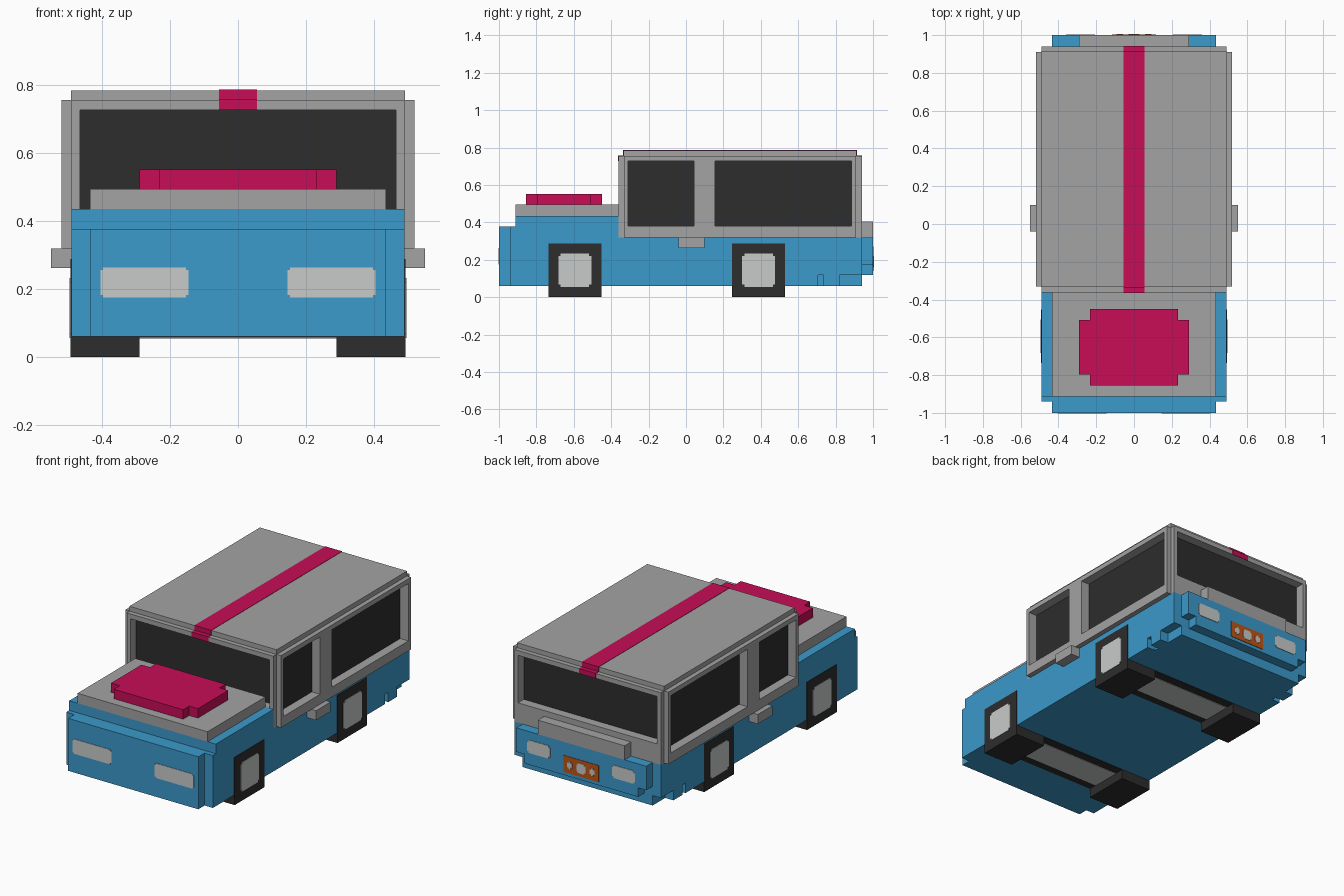
import bpy, bmesh
from mathutils import Vector

if "Cube" in bpy.data.objects:
    bpy.data.objects.remove(bpy.data.objects["Cube"])


def material(name, rgb):
    m = bpy.data.materials.new(name)
    m.diffuse_color = (*rgb, 1)
    m.use_nodes = True
    m.node_tree.nodes["Principled BSDF"].inputs["Base Color"].default_value = m.diffuse_color
    return m


BLUE = material("body blue", (0.044, 0.319, 0.597))
GREY = material("cabin grey", (0.366, 0.366, 0.366))
RED = material("crimson", (0.571, 0.004, 0.093))
DARK = material("dark rubber and glass", (0.026, 0.026, 0.026))
LIGHT = material("light grey", (0.58, 0.60, 0.59))
ORANGE = material("plate orange", (0.51, 0.09, 0.008))


def rect(a0, a1, b0, b1):
    return [(a0, b0), (a1, b0), (a1, b1), (a0, b1)]


def notched(a0, a1, b0, b1, n, m=None):
    """Rectangle with a square bite (n by m) out of each corner."""
    m = m or n
    return [(a0 + n, b0), (a1 - n, b0), (a1 - n, b0 + m), (a1, b0 + m),
            (a1, b1 - m), (a1 - n, b1 - m), (a1 - n, b1), (a0 + n, b1),
            (a0 + n, b1 - m), (a0, b1 - m), (a0, b0 + m), (a0 + n, b0 + m)]


def part(name, mat, prisms, mirror=False):
    """Each prism is (axis, outline, low, high); the outline uses the other two axes in order."""
    bm = bmesh.new()
    for axis, outline, lo, hi in prisms:
        k = "xyz".index(axis)
        for side in ((1, -1) if mirror else (1,)):
            verts = []
            for a, b in outline:
                co = [a, b]
                co.insert(k, lo)
                co[0] *= side
                verts.append(bm.verts.new(co))
            face = bm.faces.new(verts)
            new = bmesh.ops.extrude_face_region(bm, geom=[face])["geom"]
            move = Vector((0, 0, 0))
            move[k] = (hi - lo) * (side if k == 0 else 1)
            bmesh.ops.translate(bm, vec=move, verts=[v for v in new if isinstance(v, bmesh.types.BMVert)])
    bmesh.ops.recalc_face_normals(bm, faces=bm.faces)
    mesh = bpy.data.meshes.new(name)
    bm.to_mesh(mesh)
    bm.free()
    mesh.materials.append(mat)
    ob = bpy.data.objects.new(name, mesh)
    bpy.context.collection.objects.link(ob)
    return ob


# Lower body: stepped side profile, with a narrower strip and side tabs at the rear underside
part("body", BLUE, [
    ("x", [(-0.94, 0.06), (0.705, 0.06), (0.705, 0.12), (0.94, 0.12), (0.94, 0.32),
           (-0.36, 0.32), (-0.36, 0.435), (-0.912, 0.435), (-0.912, 0.377), (-0.94, 0.377)], -0.49, 0.49),
    ("z", rect(-0.435, 0.435, 0.705, 0.94), 0.06, 0.12)])
part("rear_sill_tab", BLUE, [("z", rect(0.435, 0.49, 0.735, 0.82), 0.06, 0.12)], mirror=True)
part("front_bumper", BLUE, [("z", rect(-0.435, 0.435, -1, -0.94), 0.06, 0.377)])
part("rear_bumper", BLUE, [
    ("y", [(-0.38, 0.12), (0.38, 0.12), (0.38, 0.175), (0.435, 0.175),
           (0.435, 0.32), (-0.435, 0.32), (-0.435, 0.175), (-0.38, 0.175)], 0.94, 1.0)])
part("rear_shelf", GREY, [("z", rect(-0.29, 0.29, 0.94, 1.0), 0.32, 0.405)])

# Bonnet and its scoop
part("bonnet", GREY, [("z", rect(-0.435, 0.435, -0.912, -0.36), 0.435, 0.495)])
part("bonnet_scoop", RED, [("z", notched(-0.29, 0.29, -0.855, -0.45, 0.058), 0.495, 0.552)])

# Cabin: rails, sills, roof, then pillars around a dark glass block
plan = notched(-0.52, 0.52, -0.362, 0.94, 0.03)
part("cabin_rails", GREY, [("z", plan, 0.32, 0.38), ("z", plan, 0.727, 0.756)])
part("roof", GREY, [("z", rect(-0.492, 0.492, -0.334, 0.912), 0.756, 0.785)])
part("window_sills", GREY, [("z", rect(-0.465, 0.465, -0.362, -0.31), 0.38, 0.435),
                            ("z", rect(-0.465, 0.465, 0.885, 0.94), 0.38, 0.44)])
pillars = [("z", rect(0.465, 0.52, 0.042, 0.155), 0.38, 0.727)]
for end, step, inner in ((-0.362, 0.03, -0.31), (0.94, -0.03, 0.885)):
    pillars.append(("z", [(0.465, inner), (0.465, end), (0.49, end), (0.49, end + step),
                          (0.52, end + step), (0.52, inner)], 0.38, 0.727))
part("pillars", GREY, pillars, mirror=True)
part("window_glass", DARK, [("z", rect(-0.465, 0.465, -0.31, 0.885), 0.38, 0.727)])
part("side_step", GREY, [("z", rect(0.49, 0.55, -0.04, 0.10), 0.262, 0.32)], mirror=True)

# Roof stripe wraps down over the front and rear edges
part("roof_stripe", RED, [("z", rect(-0.056, 0.056, -0.336, 0.914), 0.756, 0.787),
                          ("z", rect(-0.056, 0.056, -0.364, 0.942), 0.727, 0.758)])

# Wheels, hubs and the axle strips between them
for label, y in (("front", -0.594), ("rear", 0.388)):
    part(label + "_tyres", DARK, [("x", rect(y - 0.142, y + 0.142, 0, 0.288), 0.29, 0.493)], mirror=True)
    part(label + "_hubs", LIGHT, [("x", notched(y - 0.088, y + 0.088, 0.056, 0.233, 0.012), 0.489, 0.496)],
         mirror=True)
    part(label + "_axle_tray", DARK, [("z", rect(-0.29, 0.29, y - 0.142, y + 0.142), 0.057, 0.062)])
    part(label + "_axle", LIGHT, [("z", rect(-0.29, 0.29, y - 0.088, y + 0.088), 0.054, 0.060)])

# Lamps and rear plate, as thin plates
part("headlights", LIGHT, [("y", notched(0.145, 0.405, 0.175, 0.264, 0.008), -1.003, -0.998)], mirror=True)
part("tail_lights", LIGHT, [("y", notched(0.207, 0.36, 0.192, 0.27, 0.01), 0.998, 1.003)], mirror=True)
part("rear_plate", ORANGE, [("y", rect(-0.117, 0.117, 0.14, 0.24), 0.998, 1.003)])
part("plate_dots", LIGHT, [("y", notched(x - w, x + w, 0.19 - h, 0.19 + h, 0.009), 1.001, 1.005)
                           for x, w, h in ((-0.075, 0.017, 0.023), (0, 0.03, 0.03), (0.075, 0.017, 0.023))])
